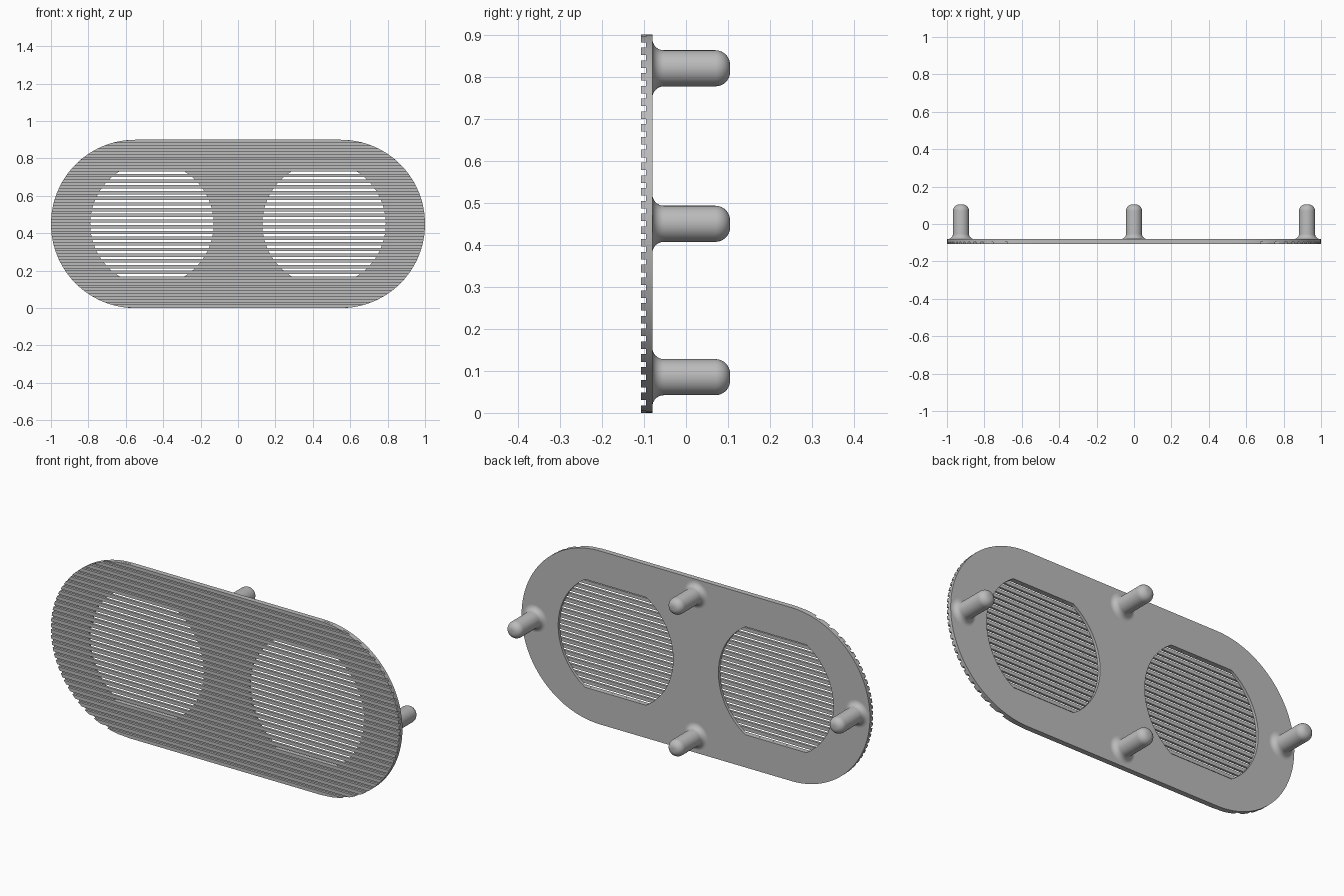
import bpy, bmesh, math
from mathutils import Matrix

cube = bpy.data.objects.get("Cube")
if cube:
    bpy.data.objects.remove(cube)

R, CX, ZC = 0.45, 0.55, 0.45          # rounded plate outline
FRONT, MID, BACK = -0.107, -0.095, -0.08
HOLE_X, HOLE_R, HOLE_H = 0.46, 0.33, 0.28
SLATS, SLAT_W = 30, 0.018

grey = bpy.data.materials.new("plain grey")
grey.use_nodes = True
colour = (0.5, 0.5, 0.5, 1)
grey.diffuse_color = colour
grey.node_tree.nodes["Principled BSDF"].inputs["Base Color"].default_value = colour


def add_object(name, data):
    ob = bpy.data.objects.new(name, data)
    bpy.context.collection.objects.link(ob)
    data.materials.append(grey)
    return ob


def select_only(ob):
    bpy.ops.object.select_all(action='DESELECT')
    ob.select_set(True)
    bpy.context.view_layer.objects.active = ob


def arc(cx, r, start, end, n):
    angles = [math.radians(start + (end - start) * i / n) for i in range(n + 1)]
    return [(cx + r * math.cos(a), r * math.sin(a)) for a in angles]


# Back plate: rounded outline with two flat-topped round openings
outline = arc(CX, R, -90, 90, 48) + arc(-CX, R, 90, 270, 48)
clip = math.degrees(math.asin(HOLE_H / HOLE_R))
loops = [outline]
for cx in (-HOLE_X, HOLE_X):
    loops.append(arc(cx, HOLE_R, -clip, clip, 32) + arc(cx, HOLE_R, 180 - clip, 180 + clip, 32))
curve = bpy.data.curves.new("back_plate", 'CURVE')
curve.dimensions = '2D'
curve.fill_mode = 'BOTH'
curve.extrude = (BACK - MID) / 2
for loop in loops:
    spline = curve.splines.new('POLY')
    spline.points.add(len(loop) - 1)
    for point, (x, y) in zip(spline.points, loop):
        point.co = (x, y, 0, 1)
    spline.use_cyclic_u = True
plate = add_object("back_plate", curve)
plate.rotation_euler.x = math.pi / 2
plate.location = (0, (MID + BACK) / 2, ZC)
select_only(plate)
bpy.ops.object.convert(target='MESH')

# Front slats: horizontal bars whose ends follow the plate outline
bm = bmesh.new()
pitch = (2 * R - SLAT_W) / (SLATS - 1)
for i in range(SLATS):
    side = []
    for k in range(5):
        z = i * pitch + SLAT_W * k / 4
        side.append((CX + math.sqrt(max(0, R * R - (z - ZC) ** 2)), z))
    shape = side + [(-x, z) for x, z in reversed(side)]
    face = bm.faces.new([bm.verts.new((x, FRONT, z)) for x, z in shape])
    out = bmesh.ops.extrude_face_region(bm, geom=[face])
    moved = [v for v in out["geom"] if isinstance(v, bmesh.types.BMVert)]
    bmesh.ops.translate(bm, verts=moved, vec=(0, MID - FRONT, 0))
bmesh.ops.recalc_face_normals(bm, faces=bm.faces)
mesh = bpy.data.meshes.new("front_slats")
bm.to_mesh(mesh)
bm.free()
add_object("front_slats", mesh)

# Pegs: lathed profile with a flared foot and rounded tip
PEG_R, FLARE, TIP, TIP_Y = 0.043, 0.027, 0.035, 0.105
profile = []
for i in range(9):
    a = math.pi / 2 * i / 8
    profile.append((PEG_R + FLARE * (1 - math.sin(a)), BACK + FLARE * (1 - math.cos(a))))
for i in range(9):
    a = math.pi / 2 * i / 8
    profile.append((PEG_R - TIP + TIP * math.cos(a), TIP_Y - TIP + TIP * math.sin(a)))
profile.append((0, TIP_Y))


def peg(name, x, z):
    bm = bmesh.new()
    verts = [bm.verts.new((r, y, 0)) for r, y in profile]
    edges = [bm.edges.new(pair) for pair in zip(verts, verts[1:])]
    bmesh.ops.spin(bm, geom=verts + edges, cent=(0, 0, 0), axis=(0, 1, 0),
                   angle=math.tau, steps=40)
    bmesh.ops.remove_doubles(bm, verts=bm.verts, dist=1e-5)
    bmesh.ops.recalc_face_normals(bm, faces=bm.faces)
    bmesh.ops.transform(bm, matrix=Matrix.Translation((x, 0, z)), verts=bm.verts)
    mesh = bpy.data.meshes.new(name)
    bm.to_mesh(mesh)
    bm.free()
    select_only(add_object(name, mesh))
    bpy.ops.object.shade_smooth_by_angle(angle=math.radians(35))


peg("top_peg", 0, 0.82)
peg("bottom_peg", 0, 0.085)
peg("left_peg", 0.925, ZC)
peg("right_peg", -0.925, ZC)
